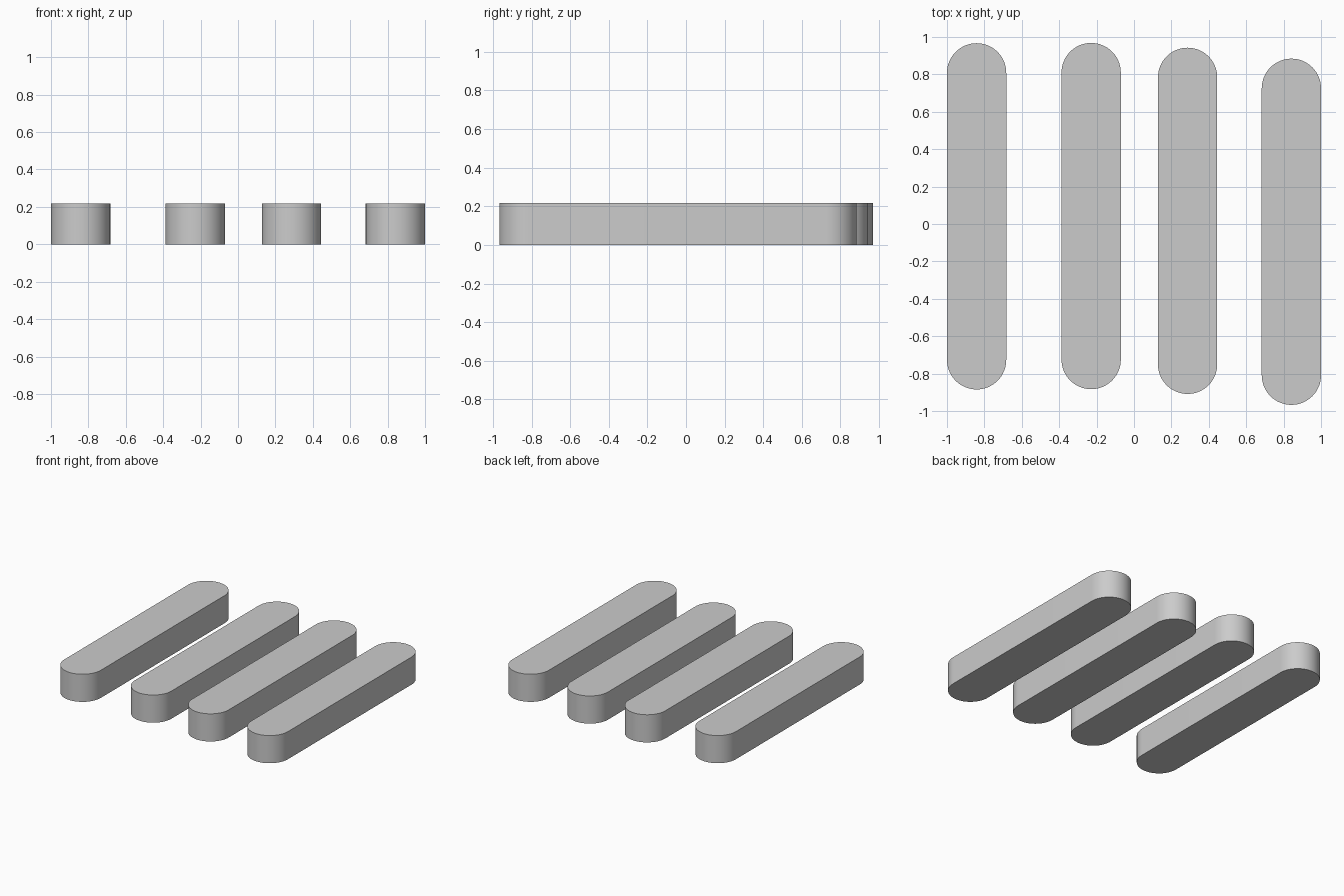
import bpy, bmesh, math

if "Cube" in bpy.data.objects:
    bpy.data.objects.remove(bpy.data.objects["Cube"])

RADIUS, LENGTH, HEIGHT = 0.1585, 1.851, 0.217
ARC_STEPS = 32


def rounded_bar(name, x, y):
    """Stadium outline extruded upward, with full-round ends."""
    bm = bmesh.new()
    straight = LENGTH / 2 - RADIUS
    outline = []
    for side, start in ((1, 0.0), (-1, math.pi)):
        for i in range(ARC_STEPS + 1):
            a = start + math.pi * i / ARC_STEPS
            outline.append(bm.verts.new((RADIUS * math.cos(a),
                                         side * straight + RADIUS * math.sin(a), 0)))
    base = bm.faces.new(outline)
    top = bmesh.ops.extrude_face_region(bm, geom=[base], use_keep_orig=True)
    bmesh.ops.translate(bm, vec=(0, 0, HEIGHT),
                        verts=[g for g in top["geom"] if isinstance(g, bmesh.types.BMVert)])
    bmesh.ops.recalc_face_normals(bm, faces=bm.faces)
    mesh = bpy.data.meshes.new(name)
    bm.to_mesh(mesh)
    bm.free()
    obj = bpy.data.objects.new(name, mesh)
    obj.location = (x, y, 0)
    bpy.context.collection.objects.link(obj)
    # Smooth ends, crisp top and bottom rims
    bpy.ops.object.select_all(action='DESELECT')
    obj.select_set(True)
    bpy.context.view_layer.objects.active = obj
    bpy.ops.object.shade_smooth_by_angle(angle=math.radians(30))


# Four loosely spaced bars, each slightly shifted lengthwise
for n, (x, y) in enumerate([(-0.8415, 0.041), (-0.229, 0.0425),
                            (0.2865, 0.017), (0.8415, -0.0415)], 1):
    rounded_bar(f"rounded_bar_{n}", x, y)
